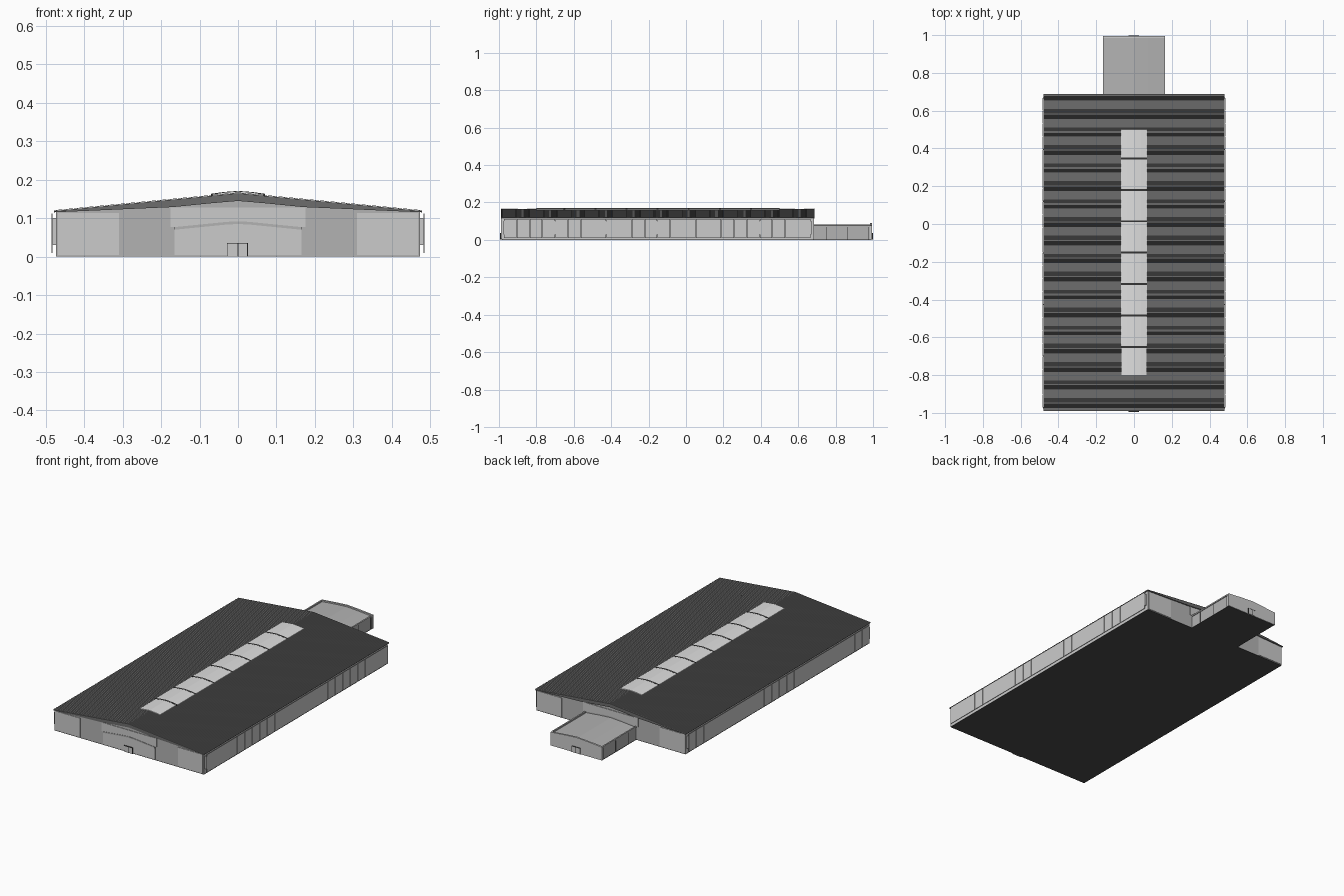
import bpy, bmesh, math

if "Cube" in bpy.data.objects:
    bpy.data.objects.remove(bpy.data.objects["Cube"])


def material(name, v):
    m = bpy.data.materials.new(name)
    m.diffuse_color = (v, v, v, 1)
    m.use_nodes = True
    m.node_tree.nodes["Principled BSDF"].inputs["Base Color"].default_value = m.diffuse_color
    return m


WALL = material("light_cladding", 0.60)
GABLE = material("mid_grey_wall", 0.45)
ROOF = material("dark_roof_sheet", 0.15)
GLAZE = material("skylight_white", 0.74)
FRAME = material("charcoal_frame", 0.035)
FLOOR = material("floor_slab", 0.07)


def finish(name, bm, *mats):
    bmesh.ops.recalc_face_normals(bm, faces=bm.faces)
    me = bpy.data.meshes.new(name)
    bm.to_mesh(me)
    bm.free()
    for m in mats:
        me.materials.append(m)
    ob = bpy.data.objects.new(name, me)
    bpy.context.collection.objects.link(ob)
    return ob


def prism(name, outline, y0, y1, *mats):
    """Extrude an x-z outline along y."""
    bm = bmesh.new()
    f = bm.faces.new([bm.verts.new((x, y0, z)) for x, z in outline])
    ext = bmesh.ops.extrude_face_region(bm, geom=[f])["geom"]
    for v in ext:
        if isinstance(v, bmesh.types.BMVert):
            v.co.y = y1
    return finish(name, bm, *mats)


def box(name, x0, x1, y0, y1, z0, z1, mat):
    return prism(name, [(x0, z0), (x1, z0), (x1, z1), (x0, z1)], y0, y1, mat)


def mirror(pts):
    """Right half of a line, edge to centre, completed to the left."""
    return pts + [(-x, z) for x, z in reversed(pts) if x > 0]


def roof_z(x):
    return 0.166 - 0.046 * abs(x) / 0.478


# floor slabs
box("main_floor", -0.474, 0.474, -0.986, 0.682, 0, 0.001, FLOOR)
box("annex_floor", -0.162, 0.162, 0.682, 0.992, 0, 0.001, FLOOR)

# hall walls: light long sides, grey gable ends
under = mirror([(0.473, 0.117), (0.17, 0.13), (0.07, 0.14), (0, 0.146)])
hall = prism("hall_walls", [(-0.473, 0.001), (0.473, 0.001)] + under,
             -0.985, 0.681, WALL, GABLE)
for p in hall.data.polygons:
    p.material_index = 1 if abs(p.normal.y) > 0.5 else 0

# roof body with deep dark fascia at the gables
Y0, Y1 = -0.99, 0.687
top = [(-0.478, 0.119), (0, 0.165), (0.478, 0.119)]
prism("roof_body", top + mirror([(0.478, 0.1155), (0.17, 0.129),
                                 (0.07, 0.139), (0, 0.145)]), Y0, Y1, ROOF)

# ribbed roof sheet
bm = bmesh.new()
pitch = (Y1 - Y0) / 308
prev = None
for i in range(308):
    for t, dz in ((0, 0), (0.55, 0), (0.65, 0.001), (0.9, 0.001)):
        y = Y0 + (i + t) * pitch
        row = [bm.verts.new((x, y, roof_z(x) + dz)) for x in (-0.479, 0, 0.479)]
        if prev:
            for a in (0, 1):
                bm.faces.new((prev[a], prev[a + 1], row[a + 1], row[a]))
        prev = row
finish("roof_sheet", bm, ROOF)

# raised ridge skylight with cross ribs
def arch(dz):
    return mirror([(0.07, 0.163 + dz), (0.038, 0.1675 + dz), (0, 0.1705 + dz)])


base = [(-0.07, 0.156), (0.07, 0.156)]
prism("skylight", base + arch(0), -0.65, 0.50, GLAZE)
prism("skylight_front_bay",
      [(x * 0.94, z) for x, z in base + arch(0)], -0.80, -0.65, GLAZE)
for k in range(7):
    y = 0.347 - 0.1662 * k
    prism("skylight_rib", base + arch(0.0006), y - 0.005, y + 0.005, FRAME)

# light plates on both gable ends
low = mirror([(0.165, 0.070), (0.075, 0.079), (0.03, 0.0835), (0, 0.085)])
lip = [(x, z + 0.007) for x, z in low]
for side, y0, y1 in (("front", -0.988, -0.985), ("back", 0.681, 0.684)):
    for s in (-1, 1):
        a, b = sorted((s * 0.31, s * 0.468))
        box(side + "_corner_panel", a, b, y0, y1, 0.005, 0.114, WALL)
    prism(side + "_upper_panel", [(-0.175, 0.128), (-0.175, 0.077)] + lip[::-1]
          + [(0.175, 0.077), (0.175, 0.128)], y0, y1, WALL)
prism("front_lower_panel", [(-0.165, 0.005), (0.165, 0.005)] + low,
      -0.988, -0.985, WALL)
prism("front_band", low + lip[::-1], -0.99, -0.985, GABLE)

# side cladding plates standing just off the long walls
N = 24
step = 1.64 / N
for s in (-1, 1):
    a, b = sorted((s * 0.482, s * 0.4845))
    for i in range(N):
        y = -0.973 + i * step
        box("side_cladding", a, b, y + 0.001, y + step - 0.001, 0.01, 0.112, WALL)
    for i in range(0, N + 1, 4):
        y = -0.973 + i * step
        c, d = sorted((s * 0.472, s * 0.483))
        box("cladding_bracket", c, d, y - 0.003, y + 0.003, 0.03, 0.10, WALL)

# rear annex: shallow gabled box and end parapet
box_top = mirror([(0.16, 0.070), (0.075, 0.078), (0, 0.083)])
prism("annex_body", [(-0.16, 0.001), (0.16, 0.001)] + box_top, 0.681, 0.988, GABLE)
prism("annex_parapet", [(-0.164, 0.001), (0.164, 0.001)]
      + mirror([(0.164, 0.077), (0.075, 0.085), (0, 0.090)]), 0.985, 0.995, WALL)
for s in (-1, 1):
    a, b = sorted((s * 0.156, s * 0.164))
    box("annex_side_rail", a, b, 0.684, 0.986, 0.070, 0.078, GABLE)
    for y in (0.75, 0.865, 0.975):
        a, b = sorted((s * 0.159, s * 0.1615))
        box("annex_joint", a, b, y - 0.0015, y + 0.0015, 0.002, 0.072, FRAME)

# doors with thin frames at both ends
for side, y0, y1 in (("front", -0.994, -0.986), ("back", 0.994, 0.999)):
    box(side + "_door", -0.027, 0.025, y0 + 0.001, y1 - 0.001, 0.001, 0.034, WALL)
    box(side + "_door_head", -0.028, 0.026, y0, y1, 0.034, 0.036, FRAME)
    for x in (0, 0.025):
        box(side + "_door_post", x - 0.001, x + 0.001, y0, y1, 0.001, 0.034, FRAME)
